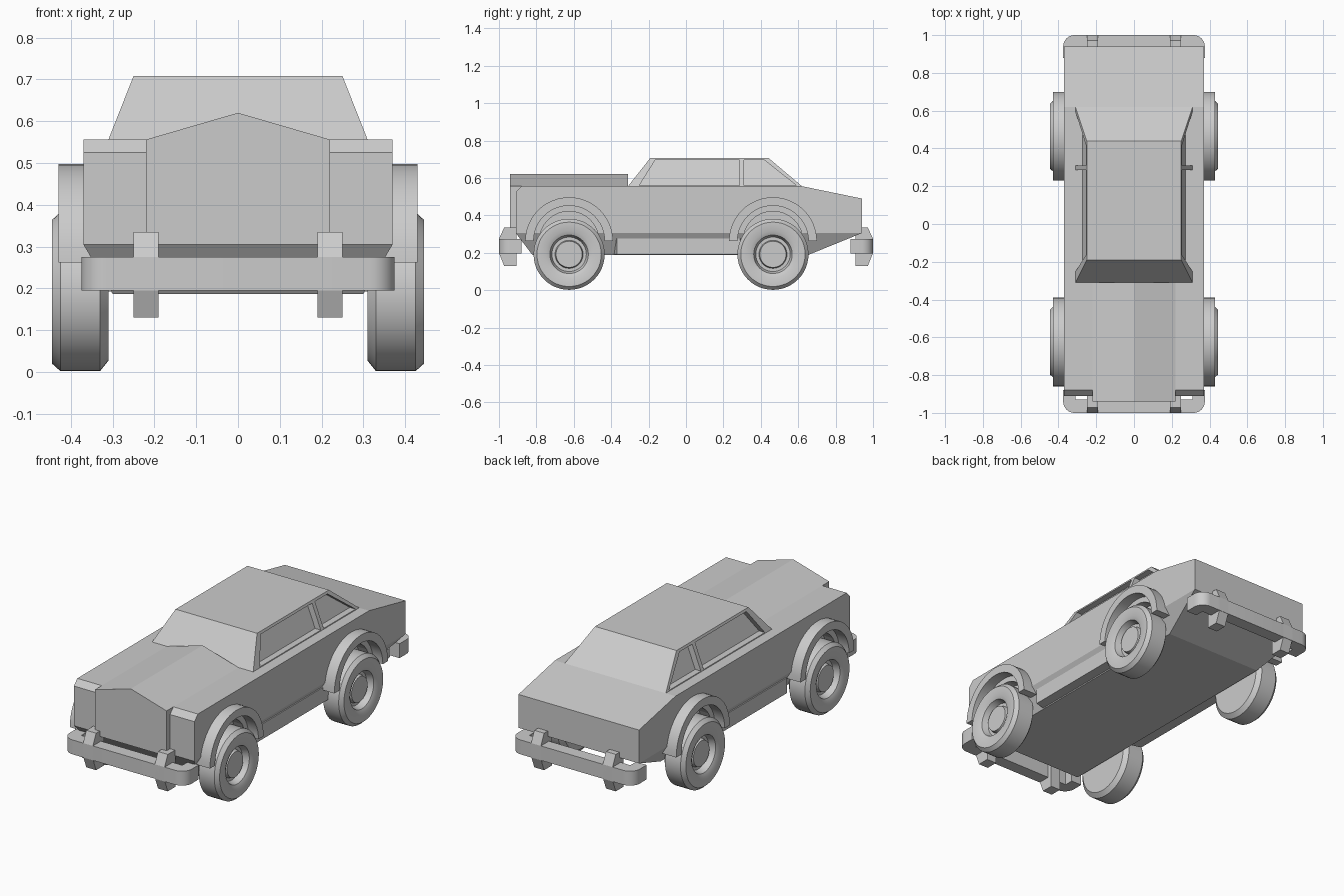
import bpy, bmesh
from math import sin, cos, pi, radians

if "Cube" in bpy.data.objects:
    bpy.data.objects.remove(bpy.data.objects["Cube"], do_unlink=True)

GREY = (0.6, 0.6, 0.6, 1)
paint = bpy.data.materials.new("plain_grey")
paint.use_nodes = True
paint.diffuse_color = GREY
paint.node_tree.nodes["Principled BSDF"].inputs["Base Color"].default_value = GREY


def activate(ob):
    bpy.ops.object.select_all(action="DESELECT")
    ob.select_set(True)
    bpy.context.view_layer.objects.active = ob


def apply(ob, kind, **settings):
    activate(ob)
    mod = ob.modifiers.new(kind.lower(), kind)
    for key, value in settings.items():
        setattr(mod, key, value)
    bpy.ops.object.modifier_apply(modifier=mod.name)


def loft(name, rings, mirror=False, smooth=False):
    """Closed solid through equal-length rings of 3D points."""
    bm = bmesh.new()
    loops = [[bm.verts.new(p) for p in ring] for ring in rings]
    n = len(loops[0])
    for a, b in zip(loops, loops[1:]):
        for i in range(n):
            j = (i + 1) % n
            bm.faces.new((a[i], a[j], b[j], b[i]))
    bm.faces.new(loops[0][::-1])
    bm.faces.new(loops[-1])
    bmesh.ops.recalc_face_normals(bm, faces=bm.faces)
    mesh = bpy.data.meshes.new(name)
    bm.to_mesh(mesh)
    bm.free()
    mesh.materials.append(paint)
    ob = bpy.data.objects.new(name, mesh)
    bpy.context.collection.objects.link(ob)
    if mirror:
        apply(ob, "MIRROR", use_mirror_merge=False)
    if smooth:
        activate(ob)
        bpy.ops.object.shade_smooth_by_angle(angle=radians(30))
    return ob


def across(name, profile, x0, x1, **kw):
    """Side profile of (y, z) points extruded along x."""
    return loft(name, [[(x, y, z) for y, z in profile] for x in (x0, x1)], **kw)


def rect(x, y0, y1, z):
    return [(-x, y0, z), (x, y0, z), (x, y1, z), (-x, y1, z)]


def arc(cy, cz, r, a0, a1, n):
    return [(cy + r * cos(a0 + (a1 - a0) * i / n),
             cz + r * sin(a0 + (a1 - a0) * i / n)) for i in range(n + 1)]


def cut(target, cutter):
    cutter.hide_render = True
    apply(target, "BOOLEAN", object=cutter, operation="DIFFERENCE", solver="EXACT")
    bpy.data.objects.remove(cutter, do_unlink=True)


# Body shell and tapered underside
BELT, WAIST = 0.556, 0.305
body = across("body", [(-0.91, WAIST), (-0.91, 0.525), (-0.88, BELT),
                       (0.62, BELT), (0.94, 0.49), (0.94, WAIST)], -0.37, 0.37)
underside = loft("underside", [rect(0.37, -0.91, 0.94, WAIST),
                               rect(0.30, -0.82, 0.65, 0.187)])

# Peaked hood with protruding nose
peak = [(-0.22, WAIST), (0.22, WAIST), (0.22, BELT), (0, 0.62), (-0.22, BELT)]
loft("hood", [[(x, y, z) for x, z in peak] for y in (-0.94, -0.31)])

# Cabin with recessed side windows
ROOF = 0.708
cabin = loft("cabin", [rect(0.31, -0.31, 0.62, BELT), rect(0.25, -0.19, 0.44, ROOF)])
windows = {
    "front_window": [(-0.25, 0.56), (-0.165, 0.695), (0.285, 0.695), (0.285, 0.56)],
    "rear_window": [(0.31, 0.56), (0.31, 0.695), (0.42, 0.695), (0.59, 0.56)],
}
for name, shape in windows.items():
    def ring(offset):
        return [(0.31 - 0.06 * (z - BELT) / (ROOF - BELT) + offset, y, z)
                for y, z in shape]
    cut(cabin, loft(name + "_cutter", [ring(-0.035), ring(0.2)], mirror=True))

# Side sills
loft("sills", [[(x, y0, 0.192), (x, y1, 0.192), (x, y1, 0.277), (x, y0, 0.277)]
               for x, y0, y1 in ((0.28, -0.39, 0.30), (0.36, -0.37, 0.29))], mirror=True)

# Wheels, arches and wheel wells
wheel_profile = [(0.31, 0.165), (0.33, 0.19), (0.425, 0.19), (0.445, 0.172),
                 (0.445, 0.125), (0.435, 0.103), (0.40, 0.092), (0.40, 0.075),
                 (0.42, 0.07)]
SIDES = 48
for place, y in (("front", -0.625), ("rear", 0.465)):
    loft(place + "_wheels",
         [[(x, y + r * cos(2 * pi * i / SIDES), 0.192 + r * sin(2 * pi * i / SIDES))
           for i in range(SIDES)] for x, r in wheel_profile],
         mirror=True, smooth=True)
    for part in (body, underside):
        cut(part, across("well_cutter", arc(y, 0.262, 0.16, 0, 2 * pi, 32)[:-1],
                         0.312, 0.6, mirror=True))
    band = arc(y, 0.262, 0.235, 0, pi, 24) + arc(y, 0.262, 0.19, pi, 0, 24)
    across(place + "_arches", band, 0.33, 0.43, mirror=True, smooth=True)

# Bumpers with wrapped corners, and their upright guards
outer = arc(-0.315, -0.94, 0.06, pi, 1.5 * pi, 8) + arc(0.315, -0.94, 0.06, 1.5 * pi, 2 * pi, 8)
outline = ([(-0.375, -0.88)] + outer +
           [(0.375, -0.88), (0.31, -0.88), (0.31, -0.93), (-0.31, -0.93), (-0.31, -0.88)])
guard = [(-0.905, 0.13), (-0.972, 0.13), (-1, 0.2), (-1, 0.275),
         (-0.972, 0.335), (-0.905, 0.335)]
for place, s in (("front", 1), ("rear", -1)):
    loft(place + "_bumper", [[(x, s * y, z) for x, y in outline] for z in (0.195, 0.275)],
         smooth=True)
    across(place + "_bumper_guards", [(s * y, z) for y, z in guard], 0.19, 0.25, mirror=True)
